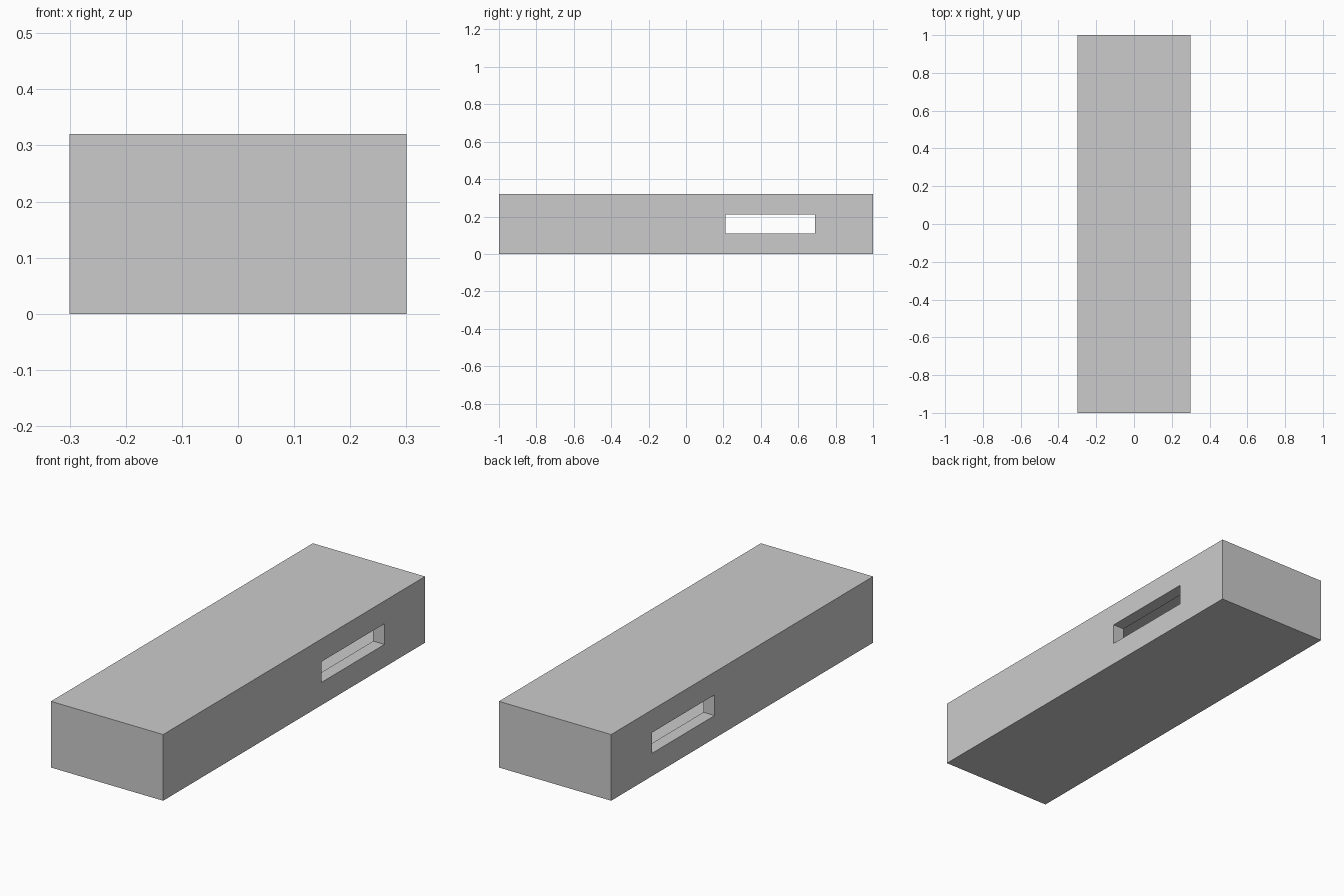
import bpy

if "Cube" in bpy.data.objects:
    bpy.data.objects.remove(bpy.data.objects["Cube"])

WALL = 0.06


def box(name, x, y, z):
    """Box from (min, max) ranges on each axis."""
    bpy.ops.mesh.primitive_cube_add(size=1)
    ob = bpy.context.object
    ob.name = name
    for v in ob.data.vertices:
        v.co = [r[0] if c < 0 else r[1] for c, r in zip(v.co, (x, y, z))]
    return ob


def cut(target, cutter):
    """Subtract the cutter, then remove it."""
    mod = target.modifiers.new("cut", 'BOOLEAN')
    mod.operation = 'DIFFERENCE'
    mod.solver = 'EXACT'
    mod.object = cutter
    bpy.context.view_layer.objects.active = target
    bpy.ops.object.modifier_apply(modifier=mod.name)
    bpy.data.objects.remove(cutter)


# Outer case
case = box("hollow_case", (-0.3, 0.3), (-1, 1), (0, 0.32))

# Hollow interior
cut(case, box("cavity", (-0.3 + WALL, 0.3 - WALL), (-1 + WALL, 1 - WALL),
              (WALL, 0.32 - WALL)))

# Slots through both side walls
cut(case, box("side_slots", (-0.5, 0.5), (0.21, 0.69), (0.11, 0.21)))
